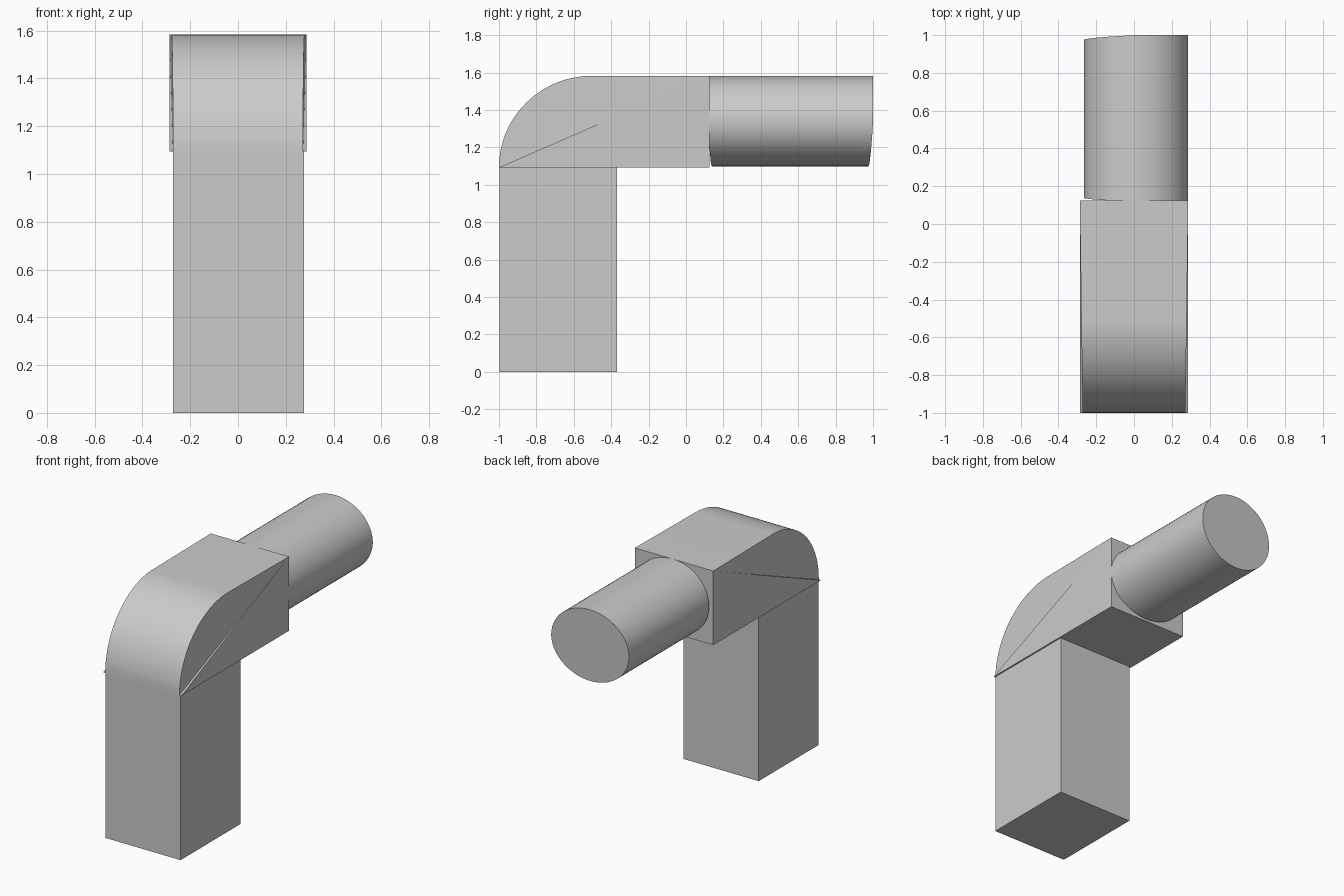
import bpy
from math import sin, cos, pi, radians

if "Cube" in bpy.data.objects:
    bpy.data.objects.remove(bpy.data.objects["Cube"])


def make(name, verts, faces, smooth=False):
    mesh = bpy.data.meshes.new(name)
    mesh.from_pydata(verts, [], faces)
    mesh.update()
    ob = bpy.data.objects.new(name, mesh)
    bpy.context.collection.objects.link(ob)
    bpy.ops.object.select_all(action='DESELECT')
    ob.select_set(True)
    bpy.context.view_layer.objects.active = ob
    bpy.ops.object.mode_set(mode='EDIT')
    bpy.ops.mesh.select_all(action='SELECT')
    bpy.ops.mesh.normals_make_consistent(inside=False)
    bpy.ops.object.mode_set(mode='OBJECT')
    if smooth:
        bpy.ops.object.shade_smooth_by_angle(angle=radians(30))
    return ob


BASE, TOP = 1.093, 1.583      # heights of the elbow's underside and top
FRONT, BACK = -1.0, 0.125     # depth of the elbow

# Upright post
bpy.ops.mesh.primitive_cube_add(size=1, location=(0.002, -0.683, BASE / 2))
post = bpy.context.object
post.name = "post"
post.scale = (0.55, 0.626, BASE)
bpy.ops.object.transform_apply(location=True, rotation=True, scale=True)

# Rounded elbow: the curved skin narrows slightly towards the front
SEG = 32
WIDE, NARROW = 0.287, 0.272
arc = [(-0.5 - 0.5 * cos(pi / 2 * i / SEG), BASE + (TOP - BASE) * sin(pi / 2 * i / SEG))
       for i in range(SEG + 1)]
profile = arc + [(BACK, TOP), (BACK, BASE), (FRONT, BASE)]
n = len(profile)
verts = []
for side in (-1, 1):
    for i, (y, z) in enumerate(profile):
        taper = (BACK - y) / (BACK - FRONT) if i <= SEG else 0
        verts.append((side * (WIDE - (WIDE - NARROW) * taper), y, z))
faces = [(i, (i + 1) % n, (i + 1) % n + n, i + n) for i in range(n - 1)]
for o in (0, n):
    faces.append([o + i for i in range(SEG + 2)])          # tapered upper cheek
    faces.append((o + SEG + 1, o + SEG + 2, o + SEG + 3))  # flat lower cheek
    faces.append((o, o + SEG + 1, o + SEG + 3))            # sliver along the crease
make("elbow", verts, faces, smooth=True)

# Oval nozzle with slightly slanted ends
N = 64
start, end = [], []
for i in range(N):
    u, v = cos(2 * pi * i / N), sin(2 * pi * i / N)
    x, z = 0.011 + 0.276 * u, 1.341 + 0.242 * v
    start.append((x, 0.128 - 0.01 * (u + v), z))
    end.append((x, min(1.0, 0.9875 + 0.0125 * (u + v)), z))
faces = [(i, (i + 1) % N, (i + 1) % N + N, i + N) for i in range(N)]
faces += [list(range(N)), list(range(N, 2 * N))]
make("nozzle", start + end, faces, smooth=True)
